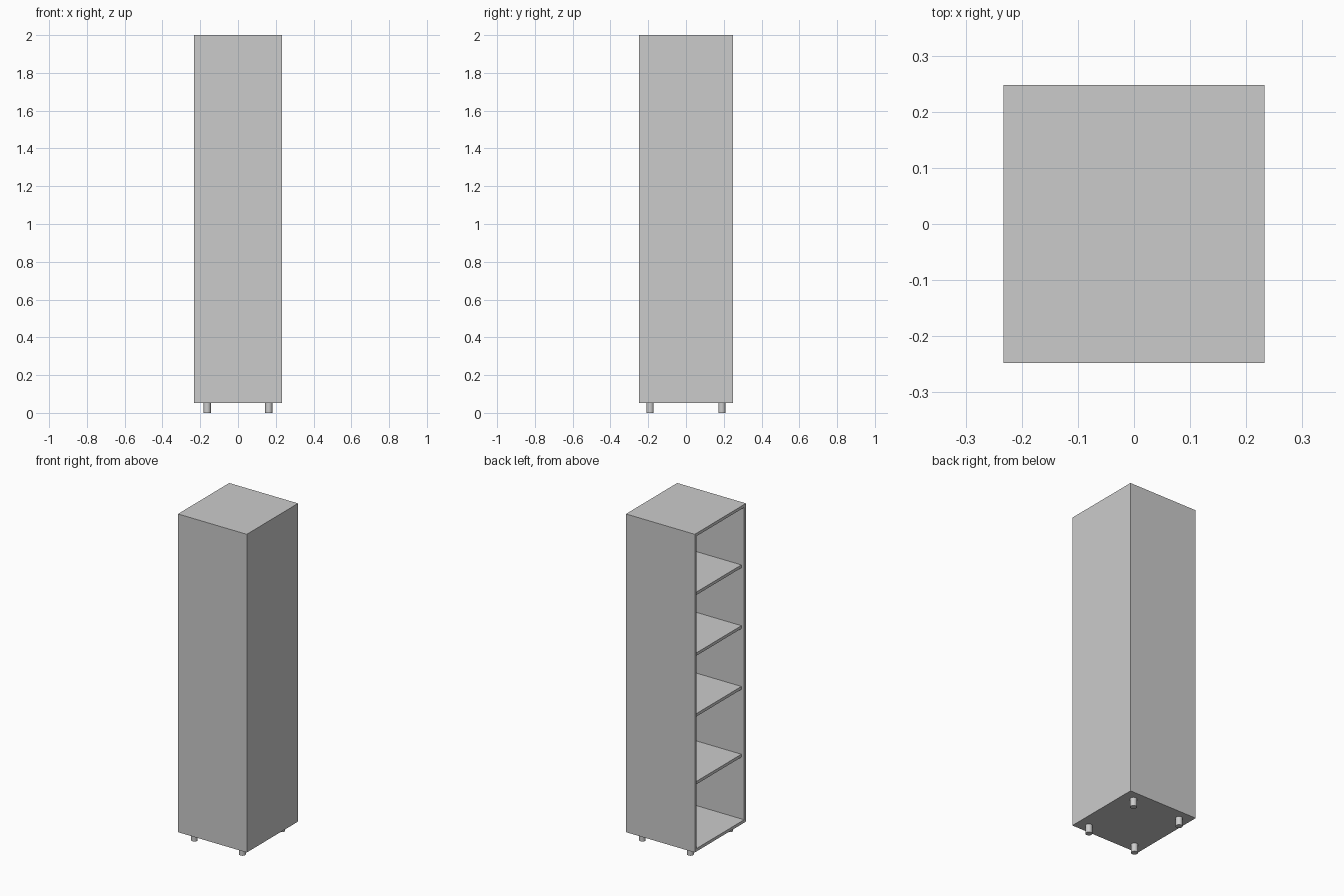
import bpy
import bmesh
from mathutils import Matrix

old = bpy.data.objects.get("Cube")
if old:
    bpy.data.objects.remove(old, do_unlink=True)

# Overall measures
HX, HY = 0.233, 0.248
BOTTOM, TOP = 0.052, 2.0
T = 0.018
RECESS = 0.019

grey = bpy.data.materials.new("light grey")
grey.use_nodes = True
colour = (0.6, 0.6, 0.6, 1)
grey.diffuse_color = colour
grey.node_tree.nodes["Principled BSDF"].inputs["Base Color"].default_value = colour


def add_object(name, bm):
    mesh = bpy.data.meshes.new(name)
    bm.to_mesh(mesh)
    bm.free()
    mesh.materials.append(grey)
    obj = bpy.data.objects.new(name, mesh)
    bpy.context.collection.objects.link(obj)
    return obj


def box(name, low, high):
    """Board between two opposite corners."""
    size = [b - a for a, b in zip(low, high)]
    mid = [(a + b) / 2 for a, b in zip(low, high)]
    bm = bmesh.new()
    bmesh.ops.create_cube(bm, size=1, matrix=Matrix.Translation(mid) @ Matrix.Diagonal((*size, 1)))
    return add_object(name, bm)


# Carcass: one hollow block, open towards -x
bm = bmesh.new()
bmesh.ops.create_cube(bm, size=1, matrix=Matrix.Translation((0, 0, (BOTTOM + TOP) / 2))
                      @ Matrix.Diagonal((2 * HX, 2 * HY, TOP - BOTTOM, 1)))
opening = [f for f in bm.faces if f.calc_center_median().x < -HX + 0.001]
bmesh.ops.inset_region(bm, faces=opening, thickness=T, use_even_offset=True)
pushed = bmesh.ops.extrude_face_region(bm, geom=opening)
bmesh.ops.translate(bm, vec=(2 * HX - T, 0, 0),
                    verts=[v for v in pushed["geom"] if isinstance(v, bmesh.types.BMVert)])
bmesh.ops.delete(bm, geom=[f for f in opening if f.is_valid], context="FACES_ONLY")
bmesh.ops.recalc_face_normals(bm, faces=bm.faces)
add_object("cabinet_carcass", bm)

# Shelves, set back from the open side
for i, z in enumerate((0.466, 0.881, 1.253, 1.625), 1):
    box(f"shelf_{i}", (-HX + RECESS, -HY + T, z - T), (HX - T, HY - T, z))

# Round feet
for sx, side in ((1, "left"), (-1, "right")):
    for sy, end in ((-1, "front"), (1, "back")):
        bm = bmesh.new()
        bmesh.ops.create_cone(bm, cap_ends=True, segments=24, radius1=0.019, radius2=0.019,
                              depth=BOTTOM, matrix=Matrix.Translation((sx * 0.163, sy * 0.19, BOTTOM / 2)))
        foot = add_object(f"{end}_{side}_foot", bm)
        bpy.ops.object.select_all(action="DESELECT")
        foot.select_set(True)
        bpy.context.view_layer.objects.active = foot
        bpy.ops.object.shade_smooth_by_angle()
